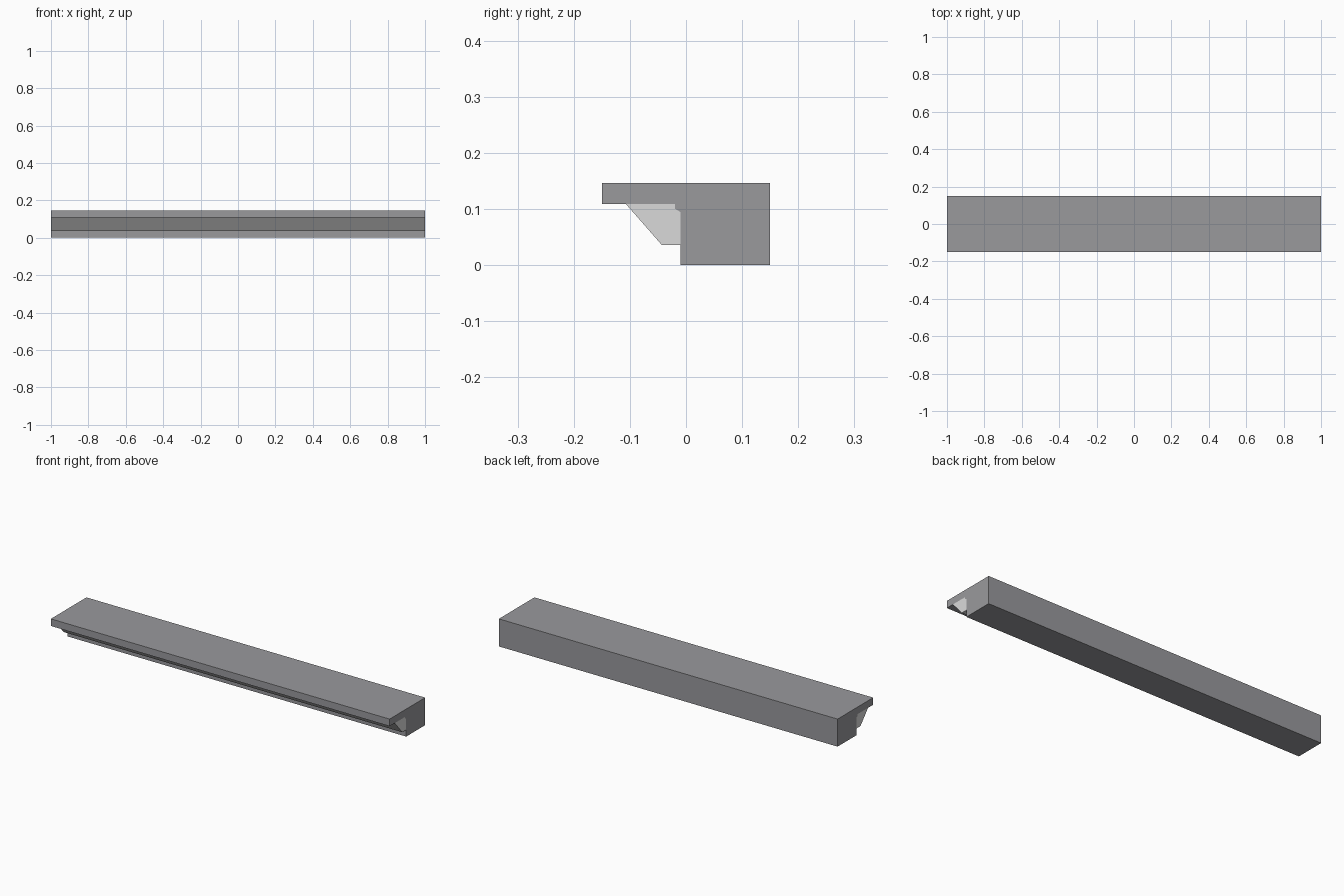
import bpy

if "Cube" in bpy.data.objects:
    bpy.data.objects.remove(bpy.data.objects["Cube"])


def material(name, color):
    m = bpy.data.materials.new(name)
    m.diffuse_color = (*color, 1.0)
    m.use_nodes = True
    m.node_tree.nodes["Principled BSDF"].inputs["Base Color"].default_value = m.diffuse_color
    return m


def prism(name, profile, mat, half=1.0):
    """Extrude a (y, z) profile, listed counter-clockwise seen from +x, along x."""
    n = len(profile)
    verts = [(x, y, z) for x in (-half, half) for y, z in profile]
    faces = [tuple(reversed(range(n))), tuple(range(n, 2 * n))]
    faces += [(i, (i + 1) % n, n + (i + 1) % n, n + i) for i in range(n)]
    me = bpy.data.meshes.new(name)
    me.from_pydata(verts, [], faces)
    me.materials.append(mat)
    ob = bpy.data.objects.new(name, me)
    bpy.context.collection.objects.link(ob)
    return ob


housing_grey = material("housing grey", (0.32, 0.32, 0.336))
lamp_grey = material("pale lamp grey", (0.70, 0.70, 0.70))

# L-shaped housing: deep back block with an overhanging front lip
prism("housing", [(-0.15, 0.109), (-0.02, 0.109), (-0.02, 0.101), (-0.01, 0.095),
                  (-0.01, 0.0), (0.15, 0.0), (0.15, 0.147), (-0.15, 0.147)],
      housing_grey)

# Slanted light strip tucked under the lip
prism("light_strip", [(-0.107, 0.109), (-0.043, 0.036), (-0.01, 0.036),
                      (-0.01, 0.095), (-0.02, 0.101), (-0.02, 0.109)],
      lamp_grey)
